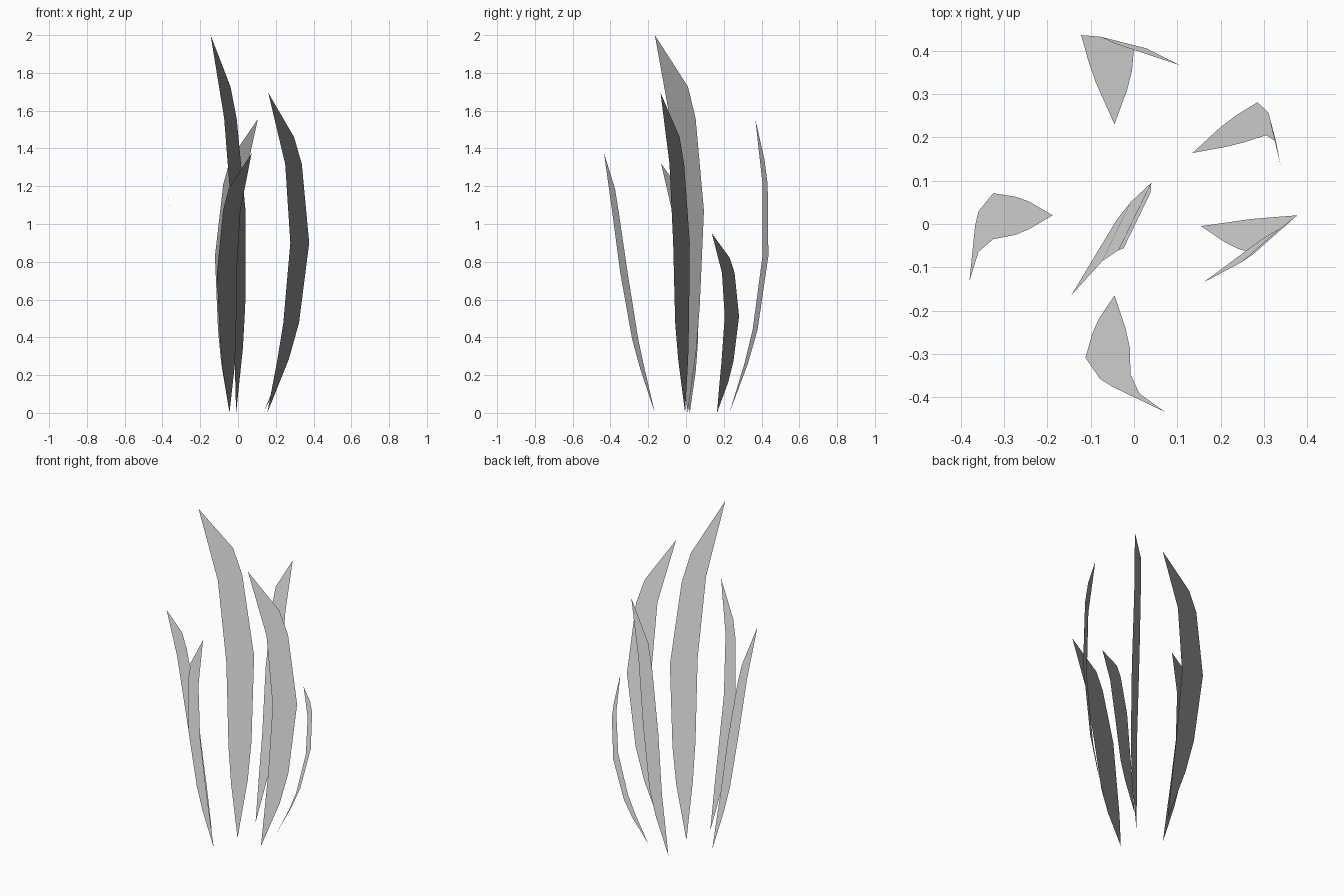
import bpy
from mathutils import Vector

if "Cube" in bpy.data.objects:
    bpy.data.objects.remove(bpy.data.objects["Cube"])

# Shared blade outline. Each level: weight toward the mid point, weight toward
# the tip, left edge offset and right edge offset (in blade widths)
LEVELS = [
    (0.62, -0.162, -0.52, 0.08),
    (0.90, -0.197, -0.69, 0.14),
    (1.00, 0.000, -0.50, 0.50),
    (0.62, 0.448, -0.14, 0.74),
]
SHOULDER = (0.38, 0.66, 0.73)   # extra bend on the outer edge near the tip

# One row per blade: base, mid left edge, mid right edge, tip, shading direction
BLADES = {
    "blade_centre": ((-0.01, 0.01, 0), (-0.035, -0.06, 1.07), (0.04, 0.095, 1.07), (-0.145, -0.165, 2.0), (0.03, 0.03, 1)),
    "blade_right": ((0.155, -0.005, 0), (0.277, -0.068, 0.9), (0.377, 0.02, 0.9), (0.16, -0.135, 1.695), (-0.03, 0.03, 1)),
    "blade_back_right": ((0.135, 0.164, 0), (0.305, 0.205, 0.51), (0.285, 0.281, 0.51), (0.338, 0.137, 0.95), (-0.03, -0.03, 1)),
    "blade_back": ((-0.045, 0.23, 0), (0.0, 0.405, 0.83), (-0.122, 0.436, 0.83), (0.105, 0.367, 1.555), (0.03, -0.03, 1)),
    "blade_front": ((-0.045, -0.165, 0), (-0.008, -0.347, 0.735), (-0.112, -0.308, 0.735), (0.072, -0.434, 1.375), (0.03, 0.03, 1)),
    "blade_left": ((-0.188, 0.02, 0), (-0.325, -0.035, 0.705), (-0.325, 0.071, 0.705), (-0.38, -0.132, 1.32), (0.03, 0.03, 1)),
}


def make_blade(name, base, left, right, tip, normal):
    base, left, right, tip = (Vector(p) for p in (base, left, right, tip))
    to_mid = (left + right) / 2 - base
    to_tip = tip - base
    width = right - left

    def point(a, b, w):
        return base + to_mid * a + to_tip * b + width * w

    verts = [base]
    for a, b, wl, wr in LEVELS:
        verts += [point(a, b, wl), point(a, b, wr)]
    verts += [point(*SHOULDER), tip]

    # Base triangle, strip of quads, then the pointed end
    faces = [(0, 2, 1)]
    faces += [(i, i + 1, i + 3, i + 2) for i in range(1, 2 * len(LEVELS) - 1, 2)]
    n = len(verts)
    faces += [(n - 4, n - 3, n - 2), (n - 4, n - 2, n - 1)]

    mesh = bpy.data.meshes.new(name)
    mesh.from_pydata([tuple(v) for v in verts], [], faces)
    mesh.update()

    # Grass-style shading: all normals point up, leaning slightly inward
    mesh.shade_smooth()
    up = Vector(normal).normalized()
    mesh.normals_split_custom_set_from_vertices([tuple(up)] * n)
    bpy.context.collection.objects.link(bpy.data.objects.new(name, mesh))


for blade_name, points in BLADES.items():
    make_blade(blade_name, *points)
